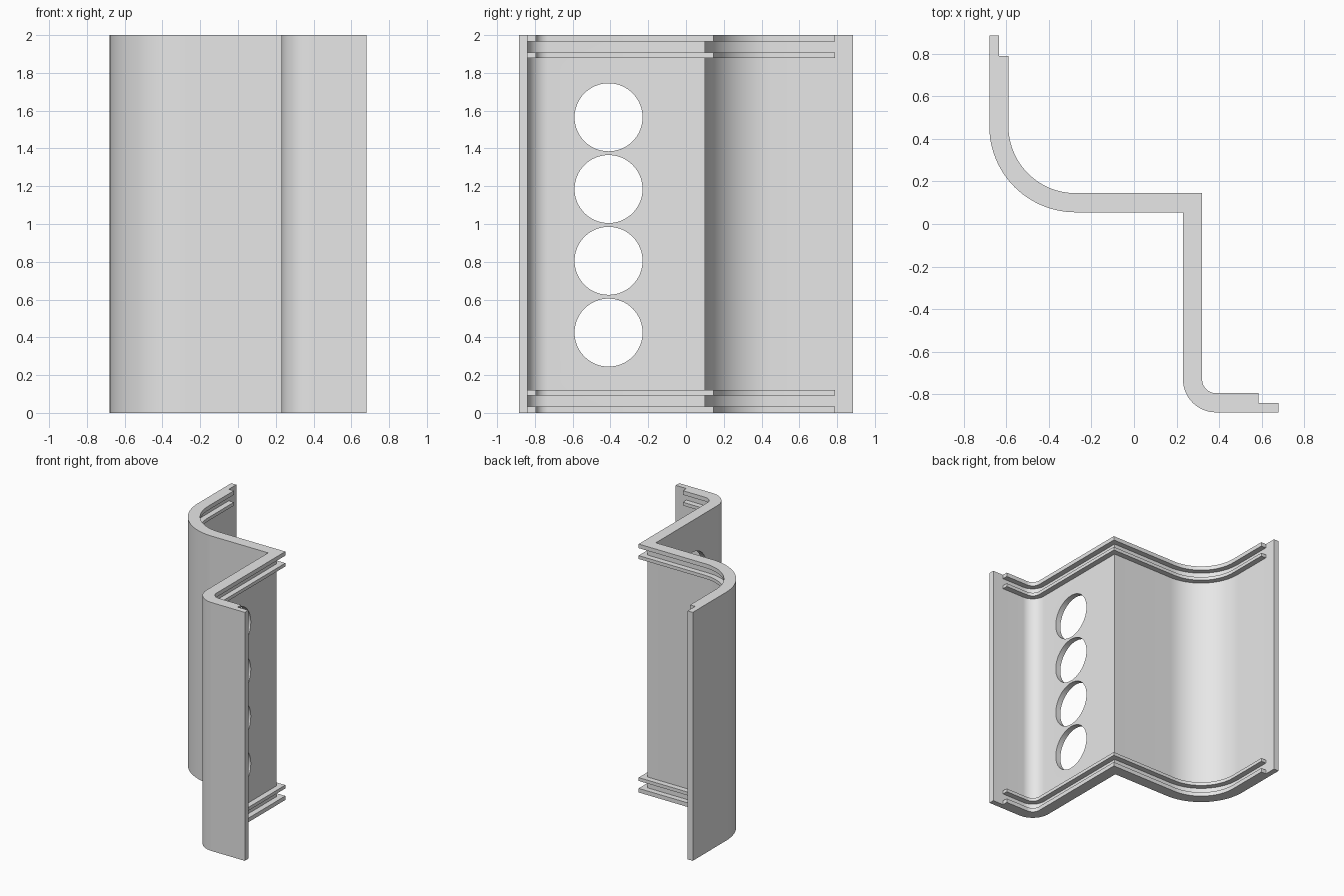
import bpy
import bmesh
from math import cos, sin, pi, radians
from mathutils import Matrix, Vector

default = bpy.data.objects.get("Cube")
if default:
    bpy.data.objects.remove(default, do_unlink=True)

HEIGHT = 2.0
SHEET = 0.045          # sheet thickness, also how far the ribs stand out
END = 0.885            # half depth of the panel
SIDE = 0.68            # half width of the panel
RIB_SETBACK = 0.095    # distance from sheet ends to rib ends

grey = bpy.data.materials.new("plain grey")
grey.diffuse_color = (0.8, 0.8, 0.8, 1)
grey.use_nodes = True
grey.node_tree.nodes["Principled BSDF"].inputs["Base Color"].default_value = (0.8, 0.8, 0.8, 1)


def arc(cx, cy, r, start, end, steps):
    angles = [start + (end - start) * i / steps for i in range(steps + 1)]
    return [(cx + r * cos(a), cy + r * sin(a)) for a in angles]


def bent_line(d, setback):
    """Plan line of the panel, moved d inward from its front face."""
    return ([(-SIDE + d, END - setback)]
            + arc(-0.275, 0.46, 0.405 - d, pi, 1.5 * pi, 24)
            + [(0.23 + d, 0.055 + d)]
            + arc(0.385, -0.73, 0.155 - d, pi, 1.5 * pi, 16)
            + [(SIDE - setback, -END + d)])


def bent_strip(name, inner, outer, setback, z0, z1):
    """Extrude the band between two offsets of the plan line."""
    outline = bent_line(inner, setback) + bent_line(outer, setback)[::-1]
    bm = bmesh.new()
    face = bm.faces.new([bm.verts.new((x, y, z0)) for x, y in outline])
    top = bmesh.ops.extrude_face_region(bm, geom=[face])["geom"]
    verts = [v for v in top if isinstance(v, bmesh.types.BMVert)]
    bmesh.ops.translate(bm, verts=verts, vec=Vector((0, 0, z1 - z0)))
    bmesh.ops.recalc_face_normals(bm, faces=bm.faces)
    return add_object(name, bm)


def add_object(name, bm):
    mesh = bpy.data.meshes.new(name)
    bm.to_mesh(mesh)
    bm.free()
    mesh.materials.append(grey)
    obj = bpy.data.objects.new(name, mesh)
    bpy.context.collection.objects.link(obj)
    return obj


def select_only(obj):
    bpy.ops.object.select_all(action='DESELECT')
    obj.select_set(True)
    bpy.context.view_layer.objects.active = obj


# Bent sheet
panel = bent_strip("bent_panel", 0, SHEET, 0, 0, HEIGHT)

# Column of round holes through the straight wall
bm = bmesh.new()
for i in range(4):
    place = Matrix.Translation((0.25, -0.41, 0.425 + 0.38 * i)) @ Matrix.Rotation(pi / 2, 4, 'Y')
    bmesh.ops.create_cone(bm, cap_ends=True, segments=64, radius1=0.18, radius2=0.18,
                          depth=0.2, matrix=place)
cutter = add_object("hole_cutter", bm)
cutter.hide_render = True
cut = panel.modifiers.new("holes", 'BOOLEAN')
cut.operation = 'DIFFERENCE'
cut.solver = 'EXACT'
cut.object = cutter
select_only(panel)
bpy.ops.object.modifier_apply(modifier=cut.name)
bpy.data.objects.remove(cutter, do_unlink=True)

# Paired ribs along the bottom and, mirrored, along the top
parts = [panel]
for label, low, high in (("edge_rib", 0, 0.033), ("inner_rib", 0.093, 0.12)):
    for end, z0, z1 in (("bottom", low, high), ("top", HEIGHT - high, HEIGHT - low)):
        parts.append(bent_strip(f"{end}_{label}", SHEET, 2 * SHEET, RIB_SETBACK, z0, z1))

for part in parts:
    select_only(part)
    bpy.ops.object.shade_smooth_by_angle(angle=radians(30))
